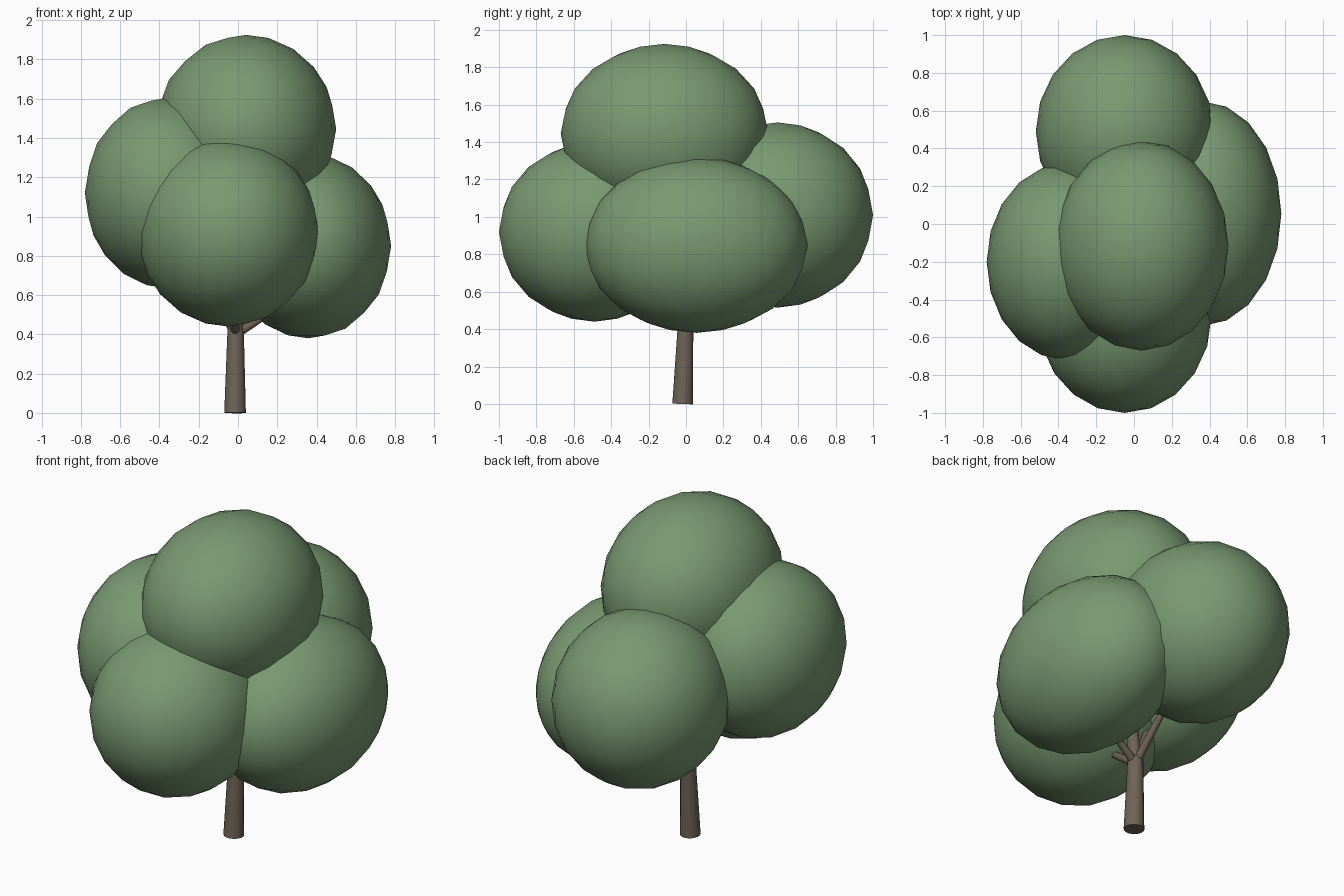
import bpy
from mathutils import Vector

cube = bpy.data.objects.get("Cube")
if cube:
    bpy.data.objects.remove(cube, do_unlink=True)


def make_material(name, rgb):
    mat = bpy.data.materials.new(name)
    mat.use_nodes = True
    color = (*rgb, 1)
    mat.diffuse_color = color
    bsdf = next(n for n in mat.node_tree.nodes if n.type == 'BSDF_PRINCIPLED')
    bsdf.inputs["Base Color"].default_value = color
    return mat


leaf_green = make_material("leaf green", (0.19, 0.32, 0.165))
bark_brown = make_material("bark brown", (0.16, 0.125, 0.092))


def finish(name, mat, angle):
    obj = bpy.context.object
    obj.name = name
    obj.data.materials.append(mat)
    bpy.ops.object.shade_smooth_by_angle(angle=angle)
    return obj


def foliage(name, center, radii):
    """Rounded leaf clump, stretched along its axes."""
    bpy.ops.mesh.primitive_ico_sphere_add(subdivisions=3, radius=1, location=center)
    bpy.context.object.scale = radii
    bpy.ops.object.transform_apply(location=False, rotation=False, scale=True)
    finish(name, leaf_green, 1.0)


def limb(name, start, end, r_start, r_end):
    """Tapered round limb between two points."""
    a, b = Vector(start), Vector(end)
    axis = b - a
    bpy.ops.mesh.primitive_cone_add(vertices=16, radius1=r_start, radius2=r_end,
                                    depth=axis.length, location=(a + b) / 2)
    bpy.context.object.rotation_euler = axis.to_track_quat('Z', 'Y').to_euler()
    finish(name, bark_brown, 0.7)


# Leaf clumps
foliage("top_foliage", (0.04, -0.115, 1.445), (0.46, 0.555, 0.48))
foliage("front_foliage", (-0.05, -0.49, 0.92), (0.46, 0.51, 0.48))
foliage("back_foliage", (-0.05, 0.49, 1.01), (0.47, 0.51, 0.495))
foliage("left_foliage", (0.36, 0.055, 0.85), (0.42, 0.595, 0.47))
foliage("right_foliage", (-0.36, -0.2, 1.12), (0.42, 0.52, 0.485))

# Trunk and its leader into the crown
fork = (-0.012, -0.002, 0.4)
limb("trunk", (-0.015, -0.018, 0), (-0.012, -0.002, 0.43), 0.056, 0.042)
limb("leader", fork, (0.02, -0.05, 1.1), 0.036, 0.02)

# Branches reaching into each clump
limb("front_branch", fork, (-0.04, -0.35, 0.66), 0.023, 0.015)
limb("back_branch", fork, (-0.04, 0.35, 0.8), 0.023, 0.015)
limb("left_branch", fork, (0.3, 0.04, 0.6), 0.023, 0.015)
limb("right_branch", fork, (-0.3, -0.15, 0.95), 0.025, 0.015)
